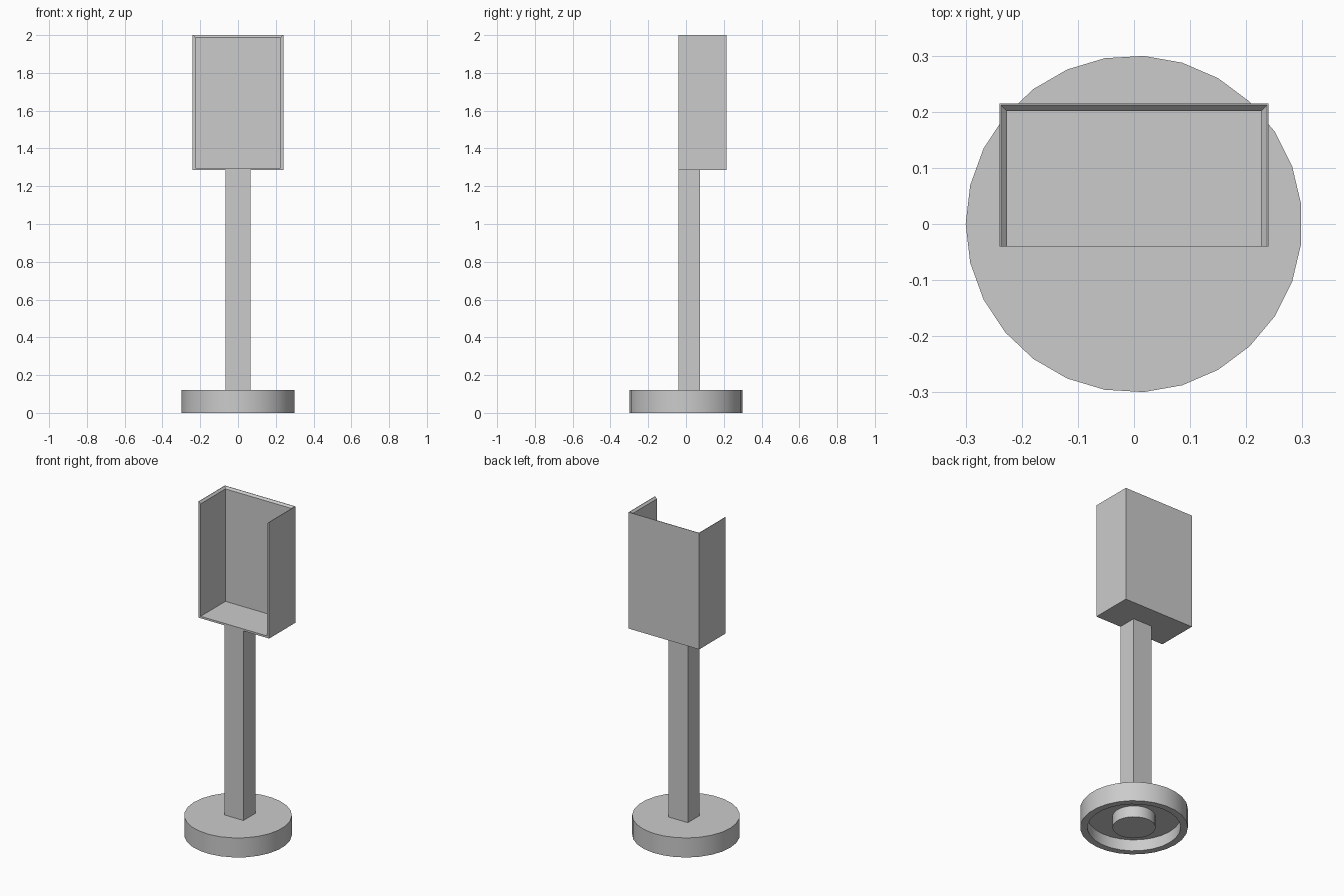
import bpy
import bmesh
import math

cube = bpy.data.objects.get("Cube")
if cube:
    bpy.data.objects.remove(cube, do_unlink=True)

GREY = (0.6, 0.6, 0.6, 1.0)
grey = bpy.data.materials.new("plain_grey")
grey.use_nodes = True
grey.diffuse_color = GREY
grey.node_tree.nodes["Principled BSDF"].inputs["Base Color"].default_value = GREY


def finish(name, bm):
    bmesh.ops.recalc_face_normals(bm, faces=bm.faces)
    mesh = bpy.data.meshes.new(name)
    bm.to_mesh(mesh)
    bm.free()
    mesh.materials.append(grey)
    obj = bpy.data.objects.new(name, mesh)
    bpy.context.collection.objects.link(obj)
    return obj


# Round base: turned profile with a hollow underside and a central boss
SIDES = 27
profile = [(0, 0), (0.12, 0), (0.12, 0.07), (0.26, 0.07),
           (0.26, 0), (0.3, 0), (0.3, 0.12), (0, 0.12)]
bm = bmesh.new()
verts = [bm.verts.new((-r, 0, z)) for r, z in profile]
edges = [bm.edges.new(pair) for pair in zip(verts, verts[1:])]
bmesh.ops.spin(bm, geom=verts + edges, cent=(0, 0, 0), axis=(0, 0, 1),
               angle=math.tau, steps=SIDES)
bmesh.ops.remove_doubles(bm, verts=bm.verts, dist=0.0001)
base = finish("round_base", bm)
bpy.ops.object.select_all(action="DESELECT")
base.select_set(True)
bpy.context.view_layer.objects.active = base
bpy.ops.object.shade_smooth_by_angle(angle=math.radians(30))

# Square post, flush with the front of the holder
FRONT, BACK, HALF = -0.04, 0.215, 0.24
BOTTOM, TOP = 1.285, 2.0
bm = bmesh.new()
bmesh.ops.create_cube(bm, size=1)
bmesh.ops.scale(bm, vec=(0.13, 0.115, BOTTOM - 0.12), verts=bm.verts)
bmesh.ops.translate(bm, vec=(0, FRONT + 0.0575, (BOTTOM + 0.12) / 2), verts=bm.verts)
finish("post", bm)

# Holder: tray open at the front and top, its top rim bevelled inwards
WALL, RIM = 0.014, 0.003
section = [(0, BOTTOM), (0, TOP), (RIM, TOP),
           (WALL, TOP - 0.012), (WALL, BOTTOM + 0.012)]
bm = bmesh.new()
rings = []
for d, z in section:
    w, back = HALF - d, BACK - d
    corners = [(-w, FRONT), (-w, back), (w, back), (w, FRONT)]
    rings.append([bm.verts.new((x, y, z)) for x, y in corners])
for a, b in zip(rings, rings[1:]):
    for i in range(3):
        bm.faces.new((a[i], a[i + 1], b[i + 1], b[i]))
bm.faces.new(rings[0])
bm.faces.new(rings[-1])
bm.faces.new([r[0] for r in rings] + [r[3] for r in reversed(rings)])
finish("holder", bm)
